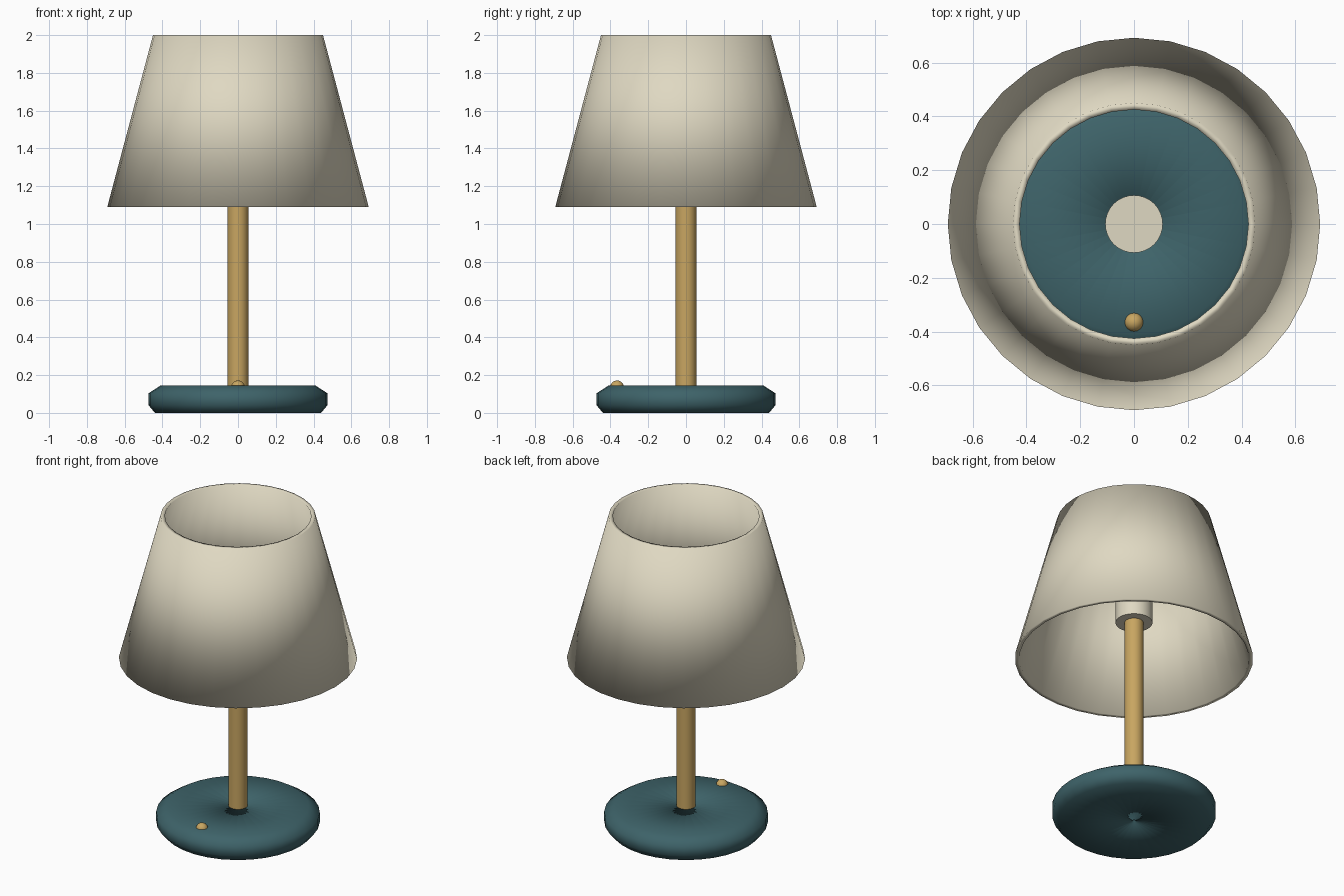
import bpy, bmesh
from math import cos, sin, pi

if "Cube" in bpy.data.objects:
    bpy.data.objects.remove(bpy.data.objects["Cube"])


def material(name, rgb):
    m = bpy.data.materials.new(name)
    m.diffuse_color = (*rgb, 1.0)
    m.use_nodes = True
    m.node_tree.nodes["Principled BSDF"].inputs["Base Color"].default_value = m.diffuse_color
    return m


cream = material("cream_fabric", (0.74, 0.69, 0.54))
teal = material("teal_enamel", (0.048, 0.125, 0.142))
brass = material("brass", (0.58, 0.38, 0.12))


def lathe(name, profile, mat, sides=32):
    """Spin a closed (radius, z) profile loop around the z axis."""
    bm = bmesh.new()
    rings = [[bm.verts.new((r * cos(2 * pi * i / sides), r * sin(2 * pi * i / sides), z))
              for i in range(sides)] for r, z in profile]
    for a, b in zip(rings, rings[1:] + rings[:1]):
        for i in range(sides):
            j = (i + 1) % sides
            bm.faces.new((a[i], a[j], b[j], b[i]))
    bmesh.ops.recalc_face_normals(bm, faces=bm.faces)
    for f in bm.faces:
        f.smooth = True
    mesh = bpy.data.meshes.new(name)
    bm.to_mesh(mesh)
    bm.free()
    mesh.materials.append(mat)
    ob = bpy.data.objects.new(name, mesh)
    bpy.context.collection.objects.link(ob)
    return ob


def cylinder(name, r, z0, z1, mat):
    bpy.ops.mesh.primitive_cylinder_add(vertices=32, radius=r, depth=z1 - z0,
                                        location=(0, 0, (z0 + z1) / 2))
    ob = bpy.context.object
    ob.name = name
    ob.data.materials.append(mat)
    bpy.ops.object.shade_smooth_by_angle()
    return ob


# Rounded disc base with a narrow cable bore
lathe("base", [(0.012, 0), (0.44, 0), (0.475, 0.042), (0.475, 0.103),
               (0.41, 0.145), (0.012, 0.145)], teal)

# Stem and lamp holder
cylinder("stem", 0.055, 0.13, 1.40, brass)
cylinder("lamp_holder", 0.107, 1.33, 1.55, cream)

# Open conical shade with wall thickness
lathe("shade", [(0.692, 1.09), (0.45, 2.0), (0.425, 2.0), (0.667, 1.09)], cream)

# Switch button on the front of the base
bpy.ops.mesh.primitive_uv_sphere_add(segments=16, ring_count=8, radius=0.036,
                                     location=(0, -0.365, 0.136))
knob = bpy.context.object
knob.name = "switch_button"
knob.data.materials.append(brass)
bpy.ops.object.shade_smooth()
